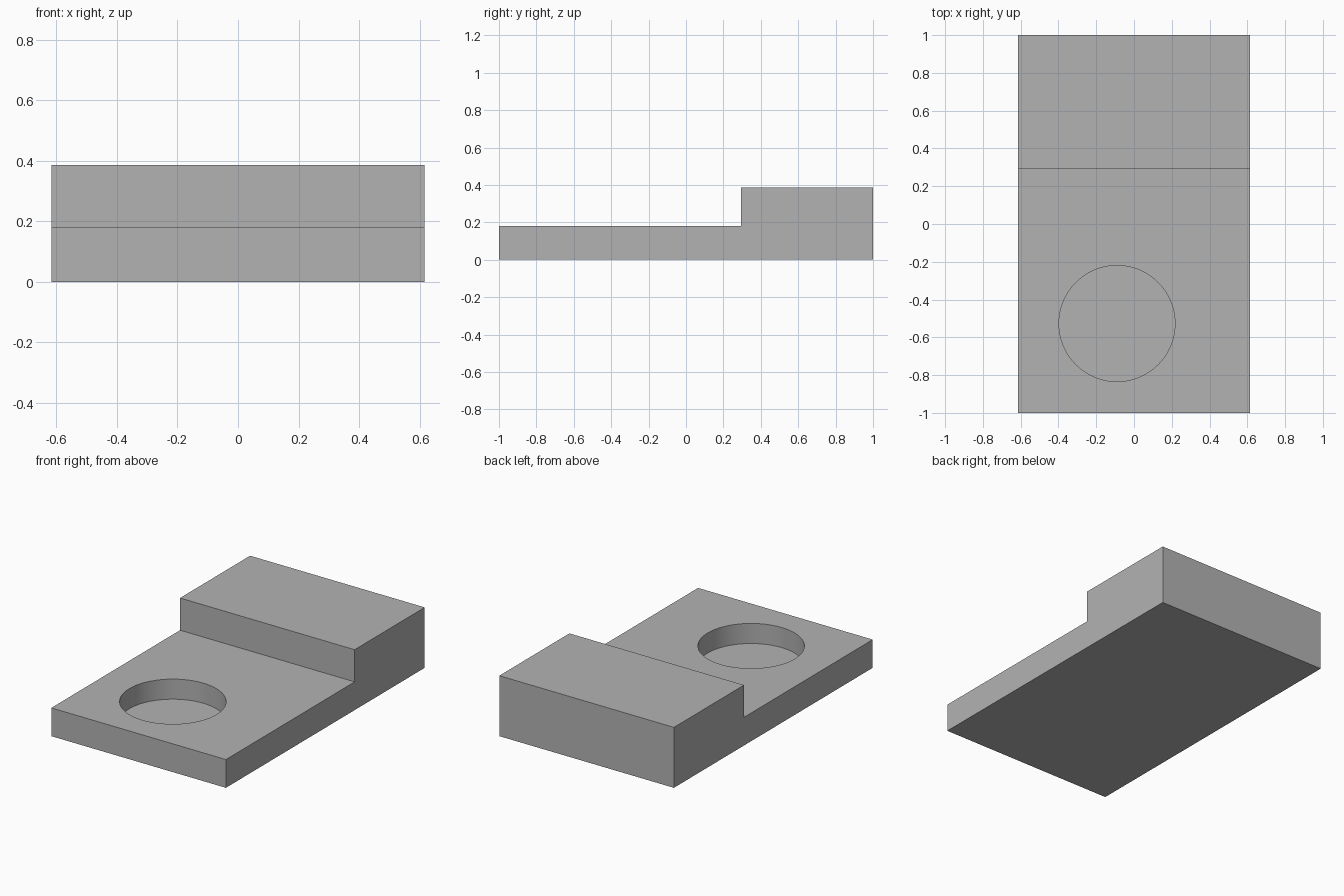
import bpy, bmesh, math

cube = bpy.data.objects.get("Cube")
if cube:
    bpy.data.objects.remove(cube, do_unlink=True)

HALF_WIDTH = 0.615
SLAB_TOP, STEP_TOP, STEP_Y = 0.18, 0.385, 0.295
POCKET_X, POCKET_Y, POCKET_R, POCKET_FLOOR = -0.09, -0.527, 0.307, 0.052

grey = bpy.data.materials.new("plain grey")
grey.use_nodes = True
colour = (0.45, 0.45, 0.45, 1)
grey.diffuse_color = colour
grey.node_tree.nodes["Principled BSDF"].inputs["Base Color"].default_value = colour

# Stepped block: side profile extruded across the width
profile = [(-1, 0), (1, 0), (1, STEP_TOP), (STEP_Y, STEP_TOP),
           (STEP_Y, SLAB_TOP), (-1, SLAB_TOP)]
bm = bmesh.new()
side = bm.faces.new([bm.verts.new((-HALF_WIDTH, y, z)) for y, z in profile])
extruded = bmesh.ops.extrude_face_region(bm, geom=[side])["geom"]
moved = [v for v in extruded if isinstance(v, bmesh.types.BMVert)]
bmesh.ops.translate(bm, verts=moved, vec=(2 * HALF_WIDTH, 0, 0))
bmesh.ops.recalc_face_normals(bm, faces=bm.faces)
mesh = bpy.data.meshes.new("stepped_block")
bm.to_mesh(mesh)
bm.free()
mesh.materials.append(grey)
block = bpy.data.objects.new("stepped_block", mesh)
bpy.context.collection.objects.link(block)

# Blind round pocket in the low slab
depth = 0.4
bpy.ops.mesh.primitive_cylinder_add(
    vertices=96, radius=POCKET_R, depth=depth,
    location=(POCKET_X, POCKET_Y, POCKET_FLOOR + depth / 2))
cutter = bpy.context.object
cutter.name = "pocket_cutter"
cutter.hide_render = True
cutter.data.materials.append(grey)

cut = block.modifiers.new("pocket", 'BOOLEAN')
cut.operation = 'DIFFERENCE'
cut.solver = 'EXACT'
cut.object = cutter

bpy.ops.object.select_all(action='DESELECT')
block.select_set(True)
bpy.context.view_layer.objects.active = block
bpy.ops.object.modifier_apply(modifier=cut.name)
bpy.data.objects.remove(cutter, do_unlink=True)
bpy.ops.object.shade_smooth_by_angle(angle=math.radians(30))
